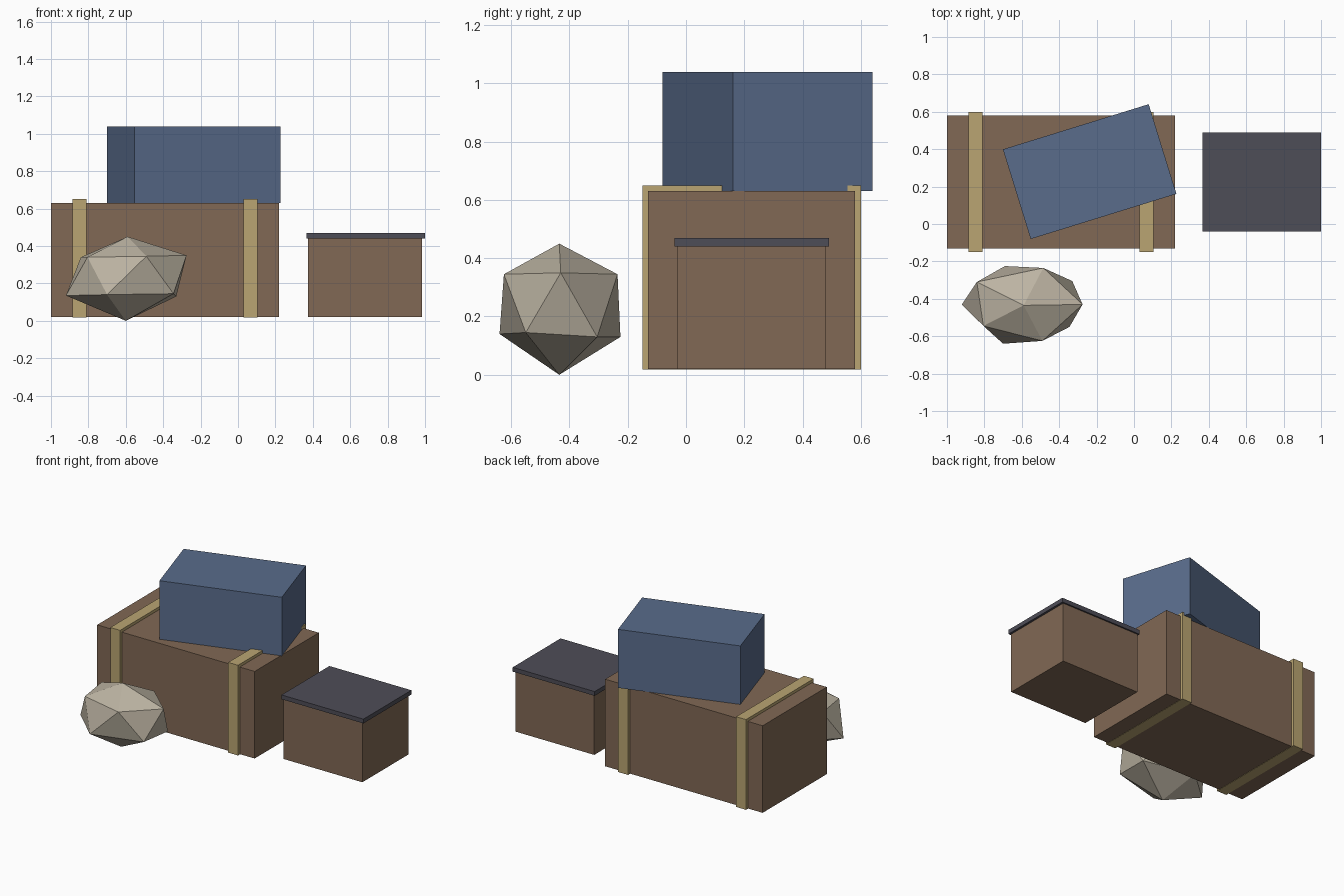
import bpy, bmesh, math

if "Cube" in bpy.data.objects:
    bpy.data.objects.remove(bpy.data.objects["Cube"])


def material(name, rgb):
    m = bpy.data.materials.new(name)
    m.diffuse_color = (*rgb, 1)
    m.use_nodes = True
    m.node_tree.nodes["Principled BSDF"].inputs["Base Color"].default_value = m.diffuse_color
    return m


BROWN = material("crate brown", (0.22, 0.14, 0.09))
TAN = material("strap tan", (0.49, 0.375, 0.168))
BLUE = material("box blue", (0.10, 0.15, 0.26))
DARK = material("lid charcoal", (0.076, 0.074, 0.095))
STONE = material("stone beige", (0.50, 0.45, 0.36))


def box(name, mat, x, y, z, turn=0):
    """Box from (min, max) ranges, turned about its own vertical axis."""
    ranges = (x, y, z)
    bpy.ops.mesh.primitive_cube_add(
        size=1, location=[(a + b) / 2 for a, b in ranges],
        rotation=(0, 0, math.radians(turn)))
    ob = bpy.context.object
    ob.name = name
    ob.scale = [b - a for a, b in ranges]
    ob.data.materials.append(mat)
    return ob


# Large crate with two straps wrapped around it
box("large_crate", BROWN, (-1.0, 0.22), (-0.13, 0.58), (0.02, 0.63))
for side, x in (("left", -0.847), ("right", 0.067)):
    box(side + "_strap", TAN, (x - 0.038, x + 0.038), (-0.15, 0.60), (0.018, 0.65))

# Blue box lying askew on top of the crate
box("top_box", BLUE, (-0.645, 0.171), (0.029, 0.531), (0.63, 1.04), turn=17.2)

# Small crate with overhanging lid
box("small_crate", BROWN, (0.375, 0.985), (-0.03, 0.48), (0.02, 0.44))
box("small_crate_lid", DARK, (0.365, 1.0), (-0.04, 0.49), (0.44, 0.47))

# Faceted boulder: two poles and two uneven rings of five corners
corners = [
    (-0.59, -0.435, 0.45), (-0.60, -0.435, 0.0),
    (-0.275, -0.43, 0.35), (-0.485, -0.235, 0.345), (-0.84, -0.31, 0.34),
    (-0.805, -0.545, 0.34), (-0.49, -0.625, 0.345),
    (-0.92, -0.43, 0.135), (-0.69, -0.225, 0.13), (-0.33, -0.305, 0.13),
    (-0.345, -0.55, 0.145), (-0.70, -0.64, 0.14),
]
bm = bmesh.new()
for c in corners:
    bm.verts.new(c)
bmesh.ops.convex_hull(bm, input=bm.verts)
bmesh.ops.recalc_face_normals(bm, faces=bm.faces)
mesh = bpy.data.meshes.new("boulder")
bm.to_mesh(mesh)
bm.free()
mesh.materials.append(STONE)
bpy.context.collection.objects.link(bpy.data.objects.new("boulder", mesh))
